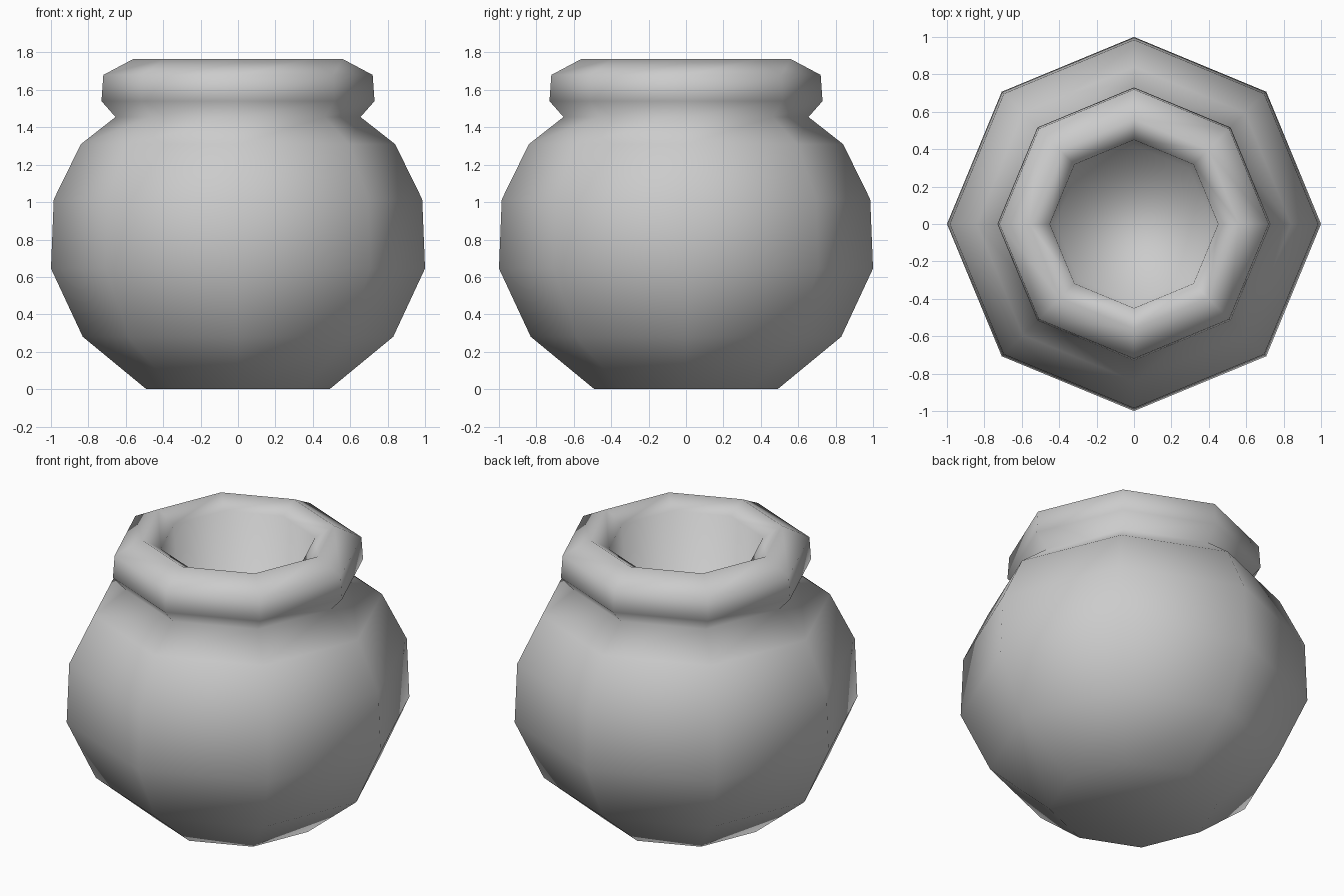
import bpy, bmesh
from math import cos, sin, tau

if "Cube" in bpy.data.objects:
    bpy.data.objects.remove(bpy.data.objects["Cube"])

SIDES = 8

# Pot profile (radius, height): outer body, neck, rolled rim, then the hollow
PROFILE = [
    (0.49, 0.00), (0.83, 0.28), (1.00, 0.645), (0.985, 1.015), (0.84, 1.31),
    (0.655, 1.455), (0.73, 1.54), (0.72, 1.68), (0.56, 1.765),
    (0.45, 1.70), (0.42, 1.30),
]


def lathe(name, profile, sides):
    """Spin a profile around z and cap both ends."""
    bm = bmesh.new()
    rings = [[bm.verts.new((r * cos(tau * i / sides), r * sin(tau * i / sides), z))
              for i in range(sides)] for r, z in profile]
    for low, high in zip(rings, rings[1:]):
        for i in range(sides):
            j = (i + 1) % sides
            bm.faces.new((low[i], low[j], high[j], high[i]))
    bm.faces.new(rings[0][::-1])   # underside
    bm.faces.new(rings[-1])        # floor of the hollow
    bmesh.ops.recalc_face_normals(bm, faces=bm.faces)
    for f in bm.faces:
        f.smooth = True
    mesh = bpy.data.meshes.new(name)
    bm.to_mesh(mesh)
    bm.free()
    obj = bpy.data.objects.new(name, mesh)
    bpy.context.collection.objects.link(obj)
    return obj


lathe("pot", PROFILE, SIDES)
